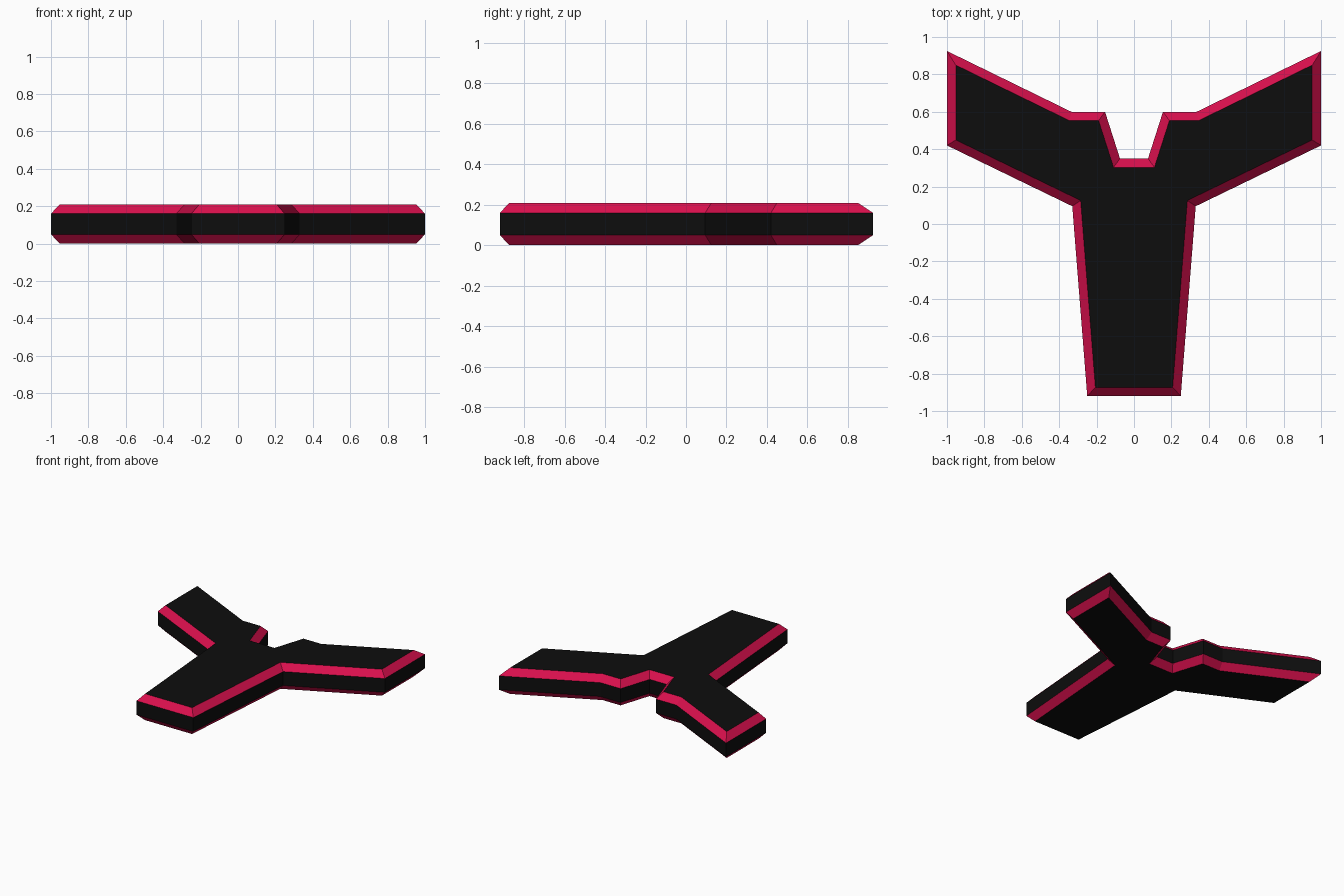
import bpy, bmesh
from mathutils import Vector

if "Cube" in bpy.data.objects:
    bpy.data.objects.remove(bpy.data.objects["Cube"])

HEIGHT, BEVEL = 0.21, 0.05


def material(name, colour):
    m = bpy.data.materials.new(name)
    m.diffuse_color = (*colour, 1)
    m.use_nodes = True
    m.node_tree.nodes["Principled BSDF"].inputs["Base Color"].default_value = m.diffuse_color
    return m


def inset(points, d):
    """Move every edge of a counter-clockwise outline inward by d, with mitred corners."""
    result = []
    for i, p in enumerate(points):
        a = (p - points[i - 1]).normalized()
        b = (points[(i + 1) % len(points)] - p).normalized()
        na, nb = Vector((-a.y, a.x)), Vector((-b.y, b.x))
        result.append(p + (na + nb) * d / (1 + na.dot(nb)))
    return result


# Right half of the Y outline, bottom of the stem to the notch, then mirrored
half = [(0.25, -0.92), (0.33, 0.095), (1, 0.42), (1, 0.925),
        (0.335, 0.60), (0.155, 0.60), (0.075, 0.35)]
outer = [Vector(p) for p in half + [(-x, y) for x, y in reversed(half)]]
inner = inset(outer, 0.047)

# Stacked rings: narrow bottom, full-width band, narrow top
bm = bmesh.new()
levels = [(inner, 0), (outer, BEVEL), (outer, HEIGHT - BEVEL), (inner, HEIGHT)]
rings = [[bm.verts.new((p.x, p.y, z)) for p in pts] for pts, z in levels]
for low, high in zip(rings, rings[1:]):
    for i in range(len(low)):
        j = (i + 1) % len(low)
        bm.faces.new((low[i], low[j], high[j], high[i]))
bm.faces.new(rings[-1])
bm.faces.new(rings[0][::-1])
bm.normal_update()

# Sloped bevel faces are crimson, flat and upright faces black
for f in bm.faces:
    f.material_index = 1 if 0.1 < abs(f.normal.z) < 0.95 else 0

mesh = bpy.data.meshes.new("y_plate")
bm.to_mesh(mesh)
bm.free()
mesh.materials.append(material("black", (0.004, 0.004, 0.004)))
mesh.materials.append(material("crimson", (0.70, 0.005, 0.075)))
bpy.context.collection.objects.link(bpy.data.objects.new("y_plate", mesh))
